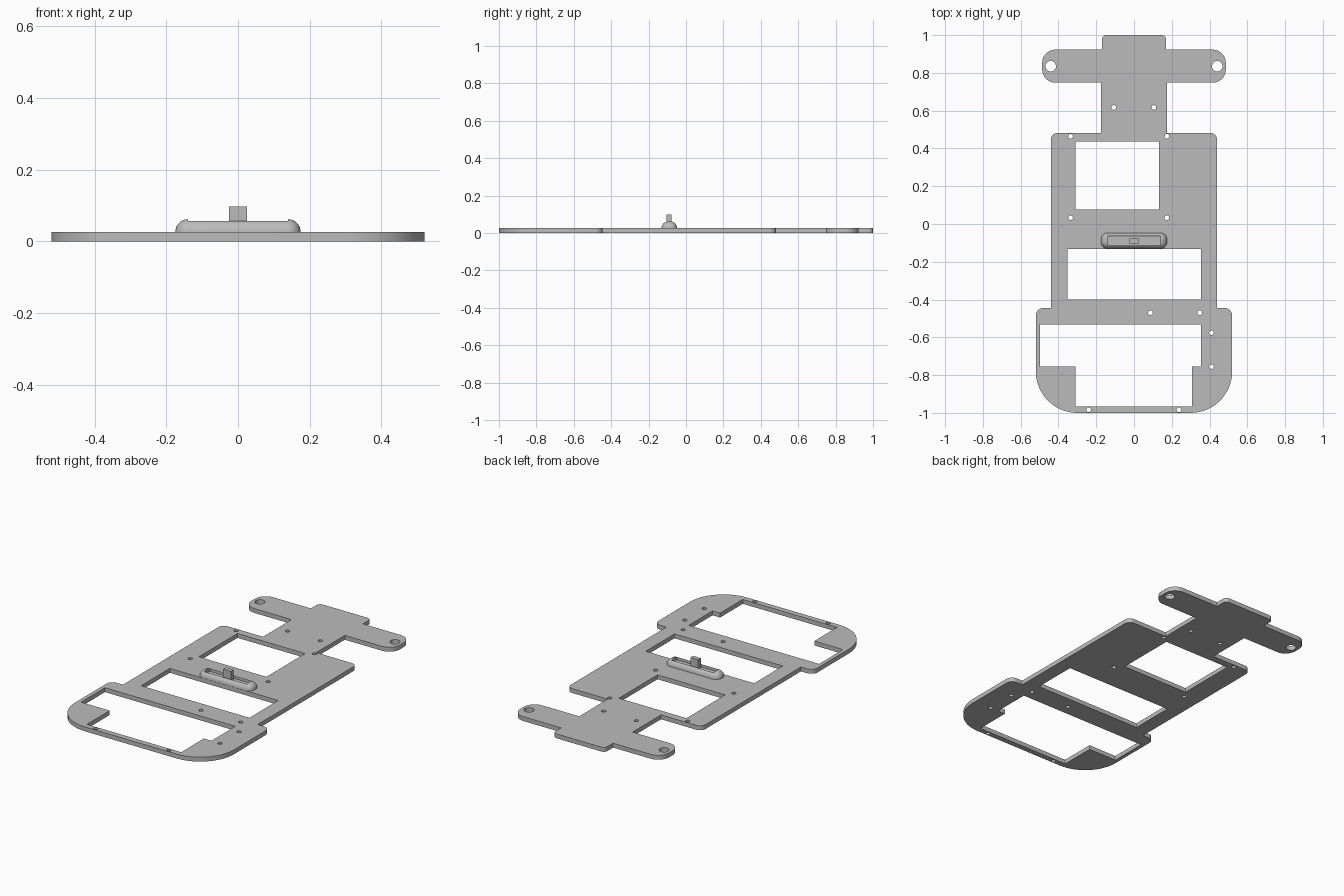
import bpy, bmesh, math
from mathutils import Vector

cube = bpy.data.objects.get("Cube")
if cube:
    bpy.data.objects.remove(cube, do_unlink=True)

THICK = 0.026

grey = bpy.data.materials.new("plain_grey")
grey.use_nodes = True
grey.diffuse_color = (0.5, 0.5, 0.5, 1)
grey.node_tree.nodes["Principled BSDF"].inputs["Base Color"].default_value = grey.diffuse_color


def add_object(name, data):
    obj = bpy.data.objects.new(name, data)
    bpy.context.collection.objects.link(obj)
    return obj


def finish(obj):
    obj.data.materials.clear()
    obj.data.materials.append(grey)
    bpy.ops.object.select_all(action='DESELECT')
    obj.select_set(True)
    bpy.context.view_layer.objects.active = obj
    bpy.ops.object.shade_smooth_by_angle(angle=math.radians(35))


def evaluated_mesh(obj):
    bpy.context.view_layer.update()
    graph = bpy.context.evaluated_depsgraph_get()
    return bpy.data.meshes.new_from_object(obj.evaluated_get(graph))


def rounded(corners, steps=12):
    """Turn (x, y, radius) corners into a loop with arcs."""
    loop = []
    for i, (x, y, r) in enumerate(corners):
        c = Vector((x, y))
        if r == 0:
            loop.append(c)
            continue
        before = (Vector(corners[i - 1][:2]) - c).normalized()
        after = (Vector(corners[(i + 1) % len(corners)][:2]) - c).normalized()
        centre = c + (before + after) * r
        for k in range(steps + 1):
            t = math.pi / 2 * k / steps
            loop.append(centre - r * (after * math.cos(t) + before * math.sin(t)))
    return loop


def circle(x, y, r, n=24):
    return [Vector((x + r * math.cos(2 * math.pi * k / n), y + r * math.sin(2 * math.pi * k / n)))
            for k in range(n)]


def rectangle(x0, x1, y0, y1):
    return [Vector(p) for p in ((x0, y0), (x1, y0), (x1, y1), (x0, y1))]


def box_mesh(bm, x, y0, y1, z0, z1):
    """Box centred on x = 0 with half width x."""
    bmesh.ops.create_cube(bm, size=1)
    for v in bm.verts:
        v.co = (v.co.x * 2 * x, y0 if v.co.y < 0 else y1, z0 if v.co.z < 0 else z1)


def box(name, *size):
    bm = bmesh.new()
    box_mesh(bm, *size)
    mesh = bpy.data.meshes.new(name)
    bm.to_mesh(mesh)
    bm.free()
    return add_object(name, mesh)


# Plate outline: right half, then mirrored
half = [(0.52, -1, 0.22), (0.52, -0.445, 0.04), (0.44, -0.445, 0), (0.44, 0.482, 0.035),
        (0.174, 0.482, 0), (0.174, 0.748, 0), (0.486, 0.748, 0.07), (0.486, 0.923, 0.07),
        (0.17, 0.923, 0), (0.17, 1, 0.025)]
outline = rounded(half + [(-x, y, r) for x, y, r in reversed(half)])

# Windows and screw holes
front_window = [Vector(p) for p in (
    (-0.497, -0.532), (-0.497, -0.755), (-0.31, -0.755), (-0.31, -0.967),
    (0.306, -0.967), (0.306, -0.755), (0.355, -0.755), (0.355, -0.532))]
loops = [outline, front_window,
         rectangle(-0.353, 0.355, -0.4, -0.132), rectangle(-0.31, 0.132, 0.077, 0.438)]
loops += [circle(s * 0.441, 0.835, 0.028) for s in (-1, 1)]
screws = [(-0.108, 0.617), (0.105, 0.617), (0.087, -0.47), (0.348, -0.47),
          (0.41, -0.576), (0.41, -0.755), (-0.24, -0.984), (0.238, -0.984)]
screws += [(x, y) for x in (-0.336, 0.174) for y in (0.464, 0.033)]
loops += [circle(x, y, 0.0125, 16) for x, y in screws]

# Plate: filled outline with thickness
curve = bpy.data.curves.new("plate_profile", 'CURVE')
curve.dimensions = '2D'
curve.fill_mode = 'BOTH'
curve.extrude = THICK / 2
for loop in loops:
    spline = curve.splines.new('POLY')
    spline.points.add(len(loop) - 1)
    for point, co in zip(spline.points, loop):
        point.co = (co.x, co.y, 0, 1)
    spline.use_cyclic_u = True
profile = add_object("plate_profile", curve)
plate = add_object("base_plate", evaluated_mesh(profile))
bpy.data.objects.remove(profile, do_unlink=True)
bm = bmesh.new()
bm.from_mesh(plate.data)
bmesh.ops.remove_doubles(bm, verts=bm.verts, dist=0.00001)
bmesh.ops.translate(bm, verts=bm.verts, vec=(0, 0, THICK / 2))
bmesh.ops.recalc_face_normals(bm, faces=bm.faces)
bm.to_mesh(plate.data)
bm.free()
finish(plate)

# Rounded housing, its base edges left square
bm = bmesh.new()
box_mesh(bm, 0.175, -0.131, -0.047, 0.02, 0.062)
edges = [e for e in bm.edges if max(v.co.z for v in e.verts) > 0.05]
bmesh.ops.bevel(bm, geom=edges, offset=0.036, segments=8, profile=0.5, affect='EDGES')
mesh = bpy.data.meshes.new("housing")
bm.to_mesh(mesh)
bm.free()
housing = add_object("housing", mesh)

# Pocket cut into the housing top
cutter = box("pocket_cutter", 0.139, -0.114, -0.064, 0.04, 0.09)
cutter.hide_render = True
cut = housing.modifiers.new("pocket", 'BOOLEAN')
cut.operation = 'DIFFERENCE'
cut.solver = 'EXACT'
cut.object = cutter
result = evaluated_mesh(housing)
housing.modifiers.clear()
housing.data = result
bpy.data.objects.remove(cutter, do_unlink=True)
finish(housing)

# Connector tab standing in the pocket
tab = box("connector_tab", 0.025, -0.103, -0.077, 0.03, 0.098)
finish(tab)
